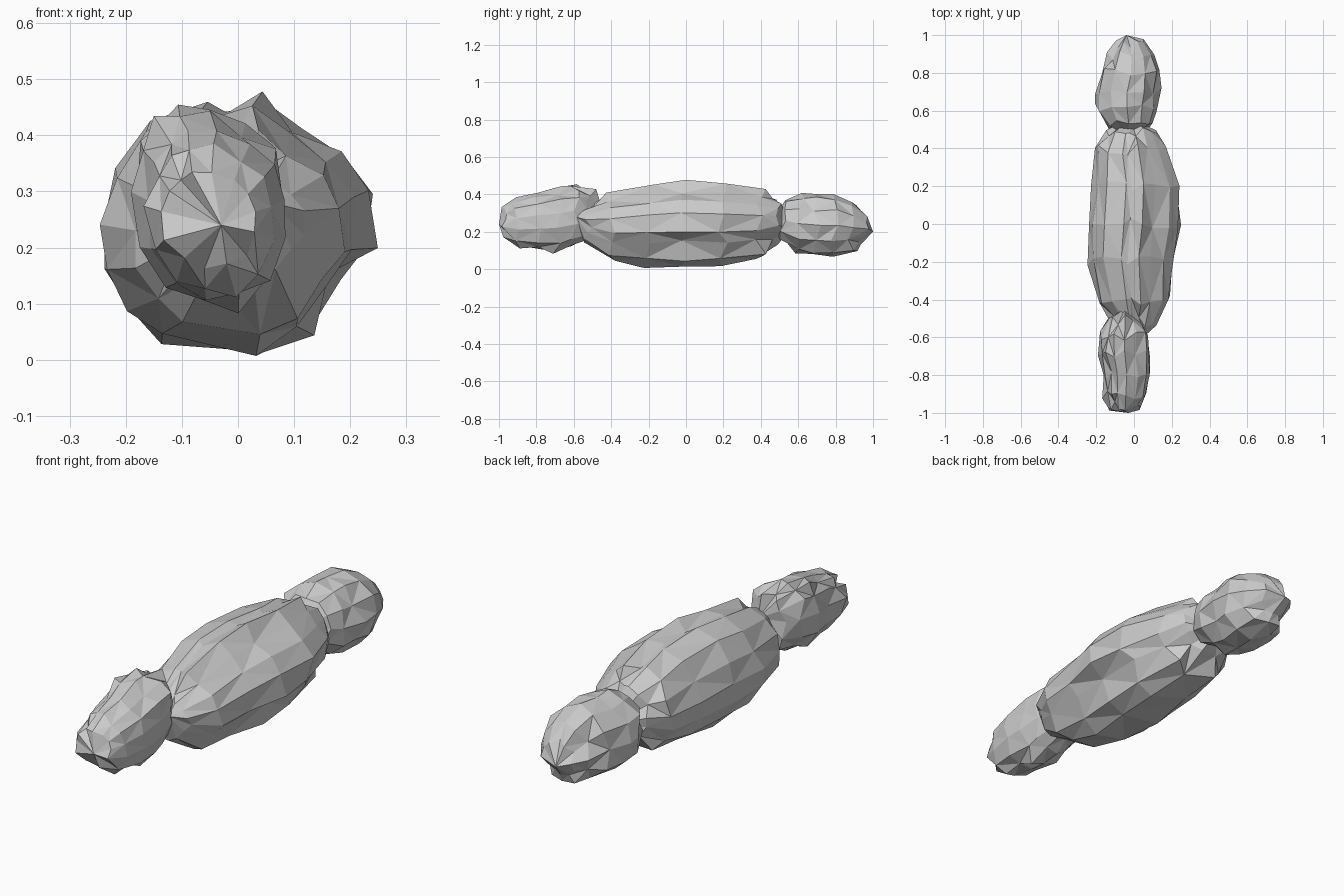
import bpy, bmesh, math, random

if "Cube" in bpy.data.objects:
    bpy.data.objects.remove(bpy.data.objects["Cube"])


def unit_outline(pts):
    """Scale a cross-section into the -1..1 square."""
    xs, zs = [p[0] for p in pts], [p[1] for p in pts]
    cx, cz = (max(xs) + min(xs)) / 2, (max(zs) + min(zs)) / 2
    hx, hz = (max(xs) - min(xs)) / 2, (max(zs) - min(zs)) / 2
    return [((x - cx) / hx, (z - cz) / hz) for x, z in pts]


def rock(name, outline, rings, tips, seed, jitter, dent):
    """Faceted lump: rings are (y, x min, x max, z min, z max, roundness), closed by two tips."""
    rng = random.Random(seed)
    bm = bmesh.new()
    loops = []
    n = len(outline)
    for r, (y, x0, x1, z0, z1, rnd) in enumerate(rings):
        loop = []
        for i, (u, w) in enumerate(outline):
            # blend towards an ellipse, then dent every other point
            k = 1 - rnd + rnd / math.hypot(u, w)
            k *= 1 + rng.uniform(-jitter, jitter * 0.6) - dent * ((i + r) % 2)
            loop.append(bm.verts.new(((x0 + x1) / 2 + u * k * (x1 - x0) / 2,
                                      y + rng.uniform(-.03, .03),
                                      (z0 + z1) / 2 + w * k * (z1 - z0) / 2)))
        loops.append(loop)
    for r in range(len(loops) - 1):
        a, b = loops[r], loops[r + 1]
        for i in range(n):
            j = (i + 1) % n
            if (i + r) % 2:
                bm.faces.new((a[i], a[j], b[j]))
                bm.faces.new((a[i], b[j], b[i]))
            else:
                bm.faces.new((a[i], a[j], b[i]))
                bm.faces.new((a[j], b[j], b[i]))
    for loop, tip in ((loops[0], tips[0]), (loops[-1], tips[1])):
        t = bm.verts.new(tip)
        for i in range(n):
            bm.faces.new((loop[i], loop[(i + 1) % n], t))
    bmesh.ops.recalc_face_normals(bm, faces=bm.faces)
    # ground the lump so nothing dips under z = 0
    for v in bm.verts:
        v.co.z = max(v.co.z, 0)
    mesh = bpy.data.meshes.new(name)
    bm.to_mesh(mesh)
    bm.free()
    obj = bpy.data.objects.new(name, mesh)
    bpy.context.collection.objects.link(obj)
    return obj


# Large central boulder
body_outline = unit_outline([
    (.05, 0), (.135, .045), (.17, .15), (.245, .2), (.245, .305), (.19, .375),
    (.10, .41), (.045, .485), (-.02, .45), (-.055, .465), (-.16, .43),
    (-.215, .34), (-.25, .25), (-.245, .16), (-.2, .08), (-.135, .03)])
rock("central_boulder", body_outline, [
    (-.52, -.11, .12, .14, .34, .6),
    (-.40, -.19, .19, .04, .41, .6),
    (-.20, -.25, .215, .008, .46, .4),
    (0, -.25, .245, 0, .485, 0),
    (.20, -.225, .24, .008, .465, .4),
    (.40, -.21, .175, .05, .43, .6),
    (.49, -.15, .12, .13, .38, .6)],
    [(.06, -.59, .28), (-.02, .56, .22)], 4, .03, .03)

# Smaller front boulder
front_outline = unit_outline([
    (-.11, .45), (-.05, .44), (.01, .40), (.07, .375), (.08, .3), (.09, .22),
    (.06, .13), (0, .09), (-.07, .10), (-.13, .13), (-.18, .2), (-.2, .3),
    (-.18, .38), (-.15, .43)])
rock("front_boulder", front_outline, [
    (-.96, -.14, .04, .16, .34, .5),
    (-.90, -.165, .07, .11, .39, .4),
    (-.80, -.175, .09, .10, .42, .3),
    (-.69, -.20, .09, .085, .455, .3),
    (-.59, -.195, .085, .11, .46, .3),
    (-.51, -.15, .05, .15, .43, .4)],
    [(-.03, -1, .24), (-.05, -.45, .33)], 7, .06, .05)

# Smaller back boulder
circle = [(math.cos(i * math.tau / 12), math.sin(i * math.tau / 12)) for i in range(12)]
rock("back_boulder", circle, [
    (.53, -.155, .10, .14, .38, 0),
    (.61, -.21, .135, .08, .41, 0),
    (.70, -.215, .14, .065, .405, 0),
    (.80, -.185, .15, .06, .41, 0),
    (.89, -.14, .115, .085, .36, 0),
    (.95, -.10, .06, .13, .30, 0)],
    [(-.03, .46, .26), (-.04, 1, .20)], 11, .06, .05)
